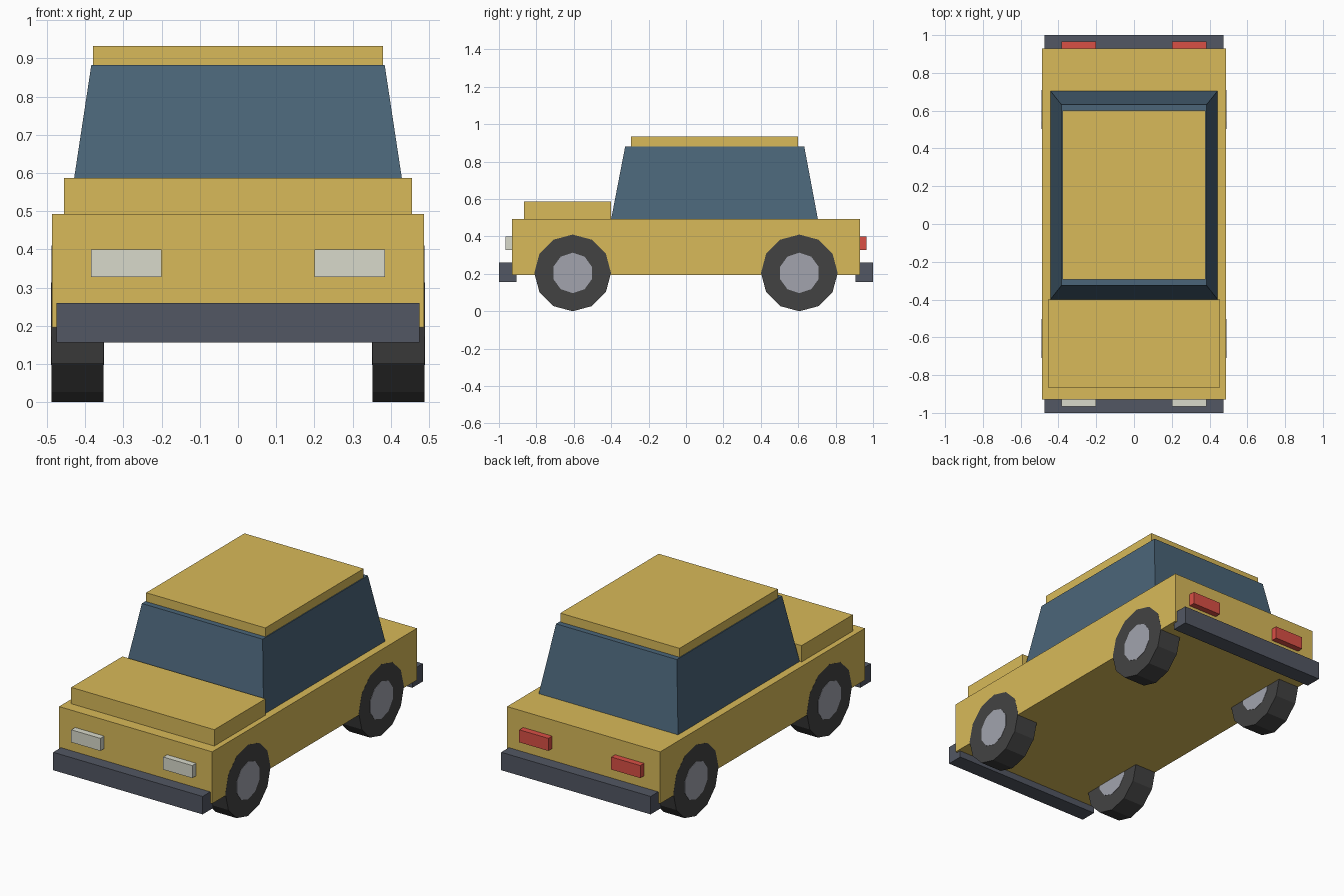
import bpy, bmesh, math
from mathutils import Matrix

if "Cube" in bpy.data.objects:
    bpy.data.objects.remove(bpy.data.objects["Cube"])


def material(name, color):
    m = bpy.data.materials.new(name)
    m.diffuse_color = (*color, 1)
    m.use_nodes = True
    m.node_tree.nodes["Principled BSDF"].inputs["Base Color"].default_value = m.diffuse_color
    return m


YELLOW = material("yellow_paint", (0.69, 0.49, 0.10))
GLASS = material("blue_glass", (0.07, 0.13, 0.19))
DARK = material("dark_grey", (0.085, 0.095, 0.125))
RUBBER = material("black_rubber", (0.055, 0.055, 0.055))
METAL = material("hub_metal", (0.36, 0.37, 0.42))
LAMP = material("lamp_white", (0.69, 0.70, 0.60))
RED = material("lamp_red", (0.70, 0.08, 0.06))


def finish(bm, name, mat):
    mesh = bpy.data.meshes.new(name)
    bm.to_mesh(mesh)
    bm.free()
    mesh.materials.append(mat)
    obj = bpy.data.objects.new(name, mesh)
    bpy.context.collection.objects.link(obj)
    return obj


def box(name, mat, x, y, z, top_x=None, top_y=None):
    """Box from (min, max) ranges; optional top ranges give a taper."""
    bm = bmesh.new()
    bmesh.ops.create_cube(bm, size=1)
    for v in bm.verts:
        up = v.co.z > 0
        rx = top_x if up and top_x else x
        ry = top_y if up and top_y else y
        v.co = (rx[v.co.x > 0], ry[v.co.y > 0], z[up])
    return finish(bm, name, mat)


def disc(name, mat, sides, radius, width, center, turn):
    """Flat-sided cylinder with its axis along x."""
    bm = bmesh.new()
    bmesh.ops.create_cone(
        bm, cap_ends=True, segments=sides, radius1=radius, radius2=radius, depth=width,
        matrix=Matrix.Translation(center) @ Matrix.Rotation(math.pi / 2, 4, 'Y')
        @ Matrix.Rotation(turn, 4, 'Z'))
    return finish(bm, name, mat)


# Bodywork and cabin
box("body", YELLOW, (-0.487, 0.487), (-0.93, 0.93), (0.195, 0.493))
box("hood", YELLOW, (-0.455, 0.455), (-0.865, -0.40), (0.493, 0.587))
box("cabin_glass", GLASS, (-0.443, 0.443), (-0.40, 0.705), (0.493, 0.882),
    (-0.384, 0.384), (-0.325, 0.632))
box("roof", YELLOW, (-0.379, 0.379), (-0.293, 0.60), (0.882, 0.933))

# Bumpers and lights at both ends
for end, s, lamp in (("front", -1, LAMP), ("rear", 1, RED)):
    box(end + "_bumper", DARK, (-0.475, 0.475), sorted((s * 0.905, s * 1.0)), (0.157, 0.26))
    for side, t in (("left", -1), ("right", 1)):
        box(f"{end}_{side}_light", lamp, sorted((t * 0.2, t * 0.385)),
            sorted((s * 0.90, s * 0.965)), (0.328, 0.4))

# Wheels: tyre with a through hub
for end, y in (("front", -0.606), ("rear", 0.606)):
    for side, t in (("left", -1), ("right", 1)):
        c = (t * 0.42, y, 0.205)
        disc(f"{end}_{side}_tyre", RUBBER, 12, 0.205, 0.135, c, 0)
        disc(f"{end}_{side}_hub", METAL, 10, 0.108, 0.138, c, math.pi / 10)
